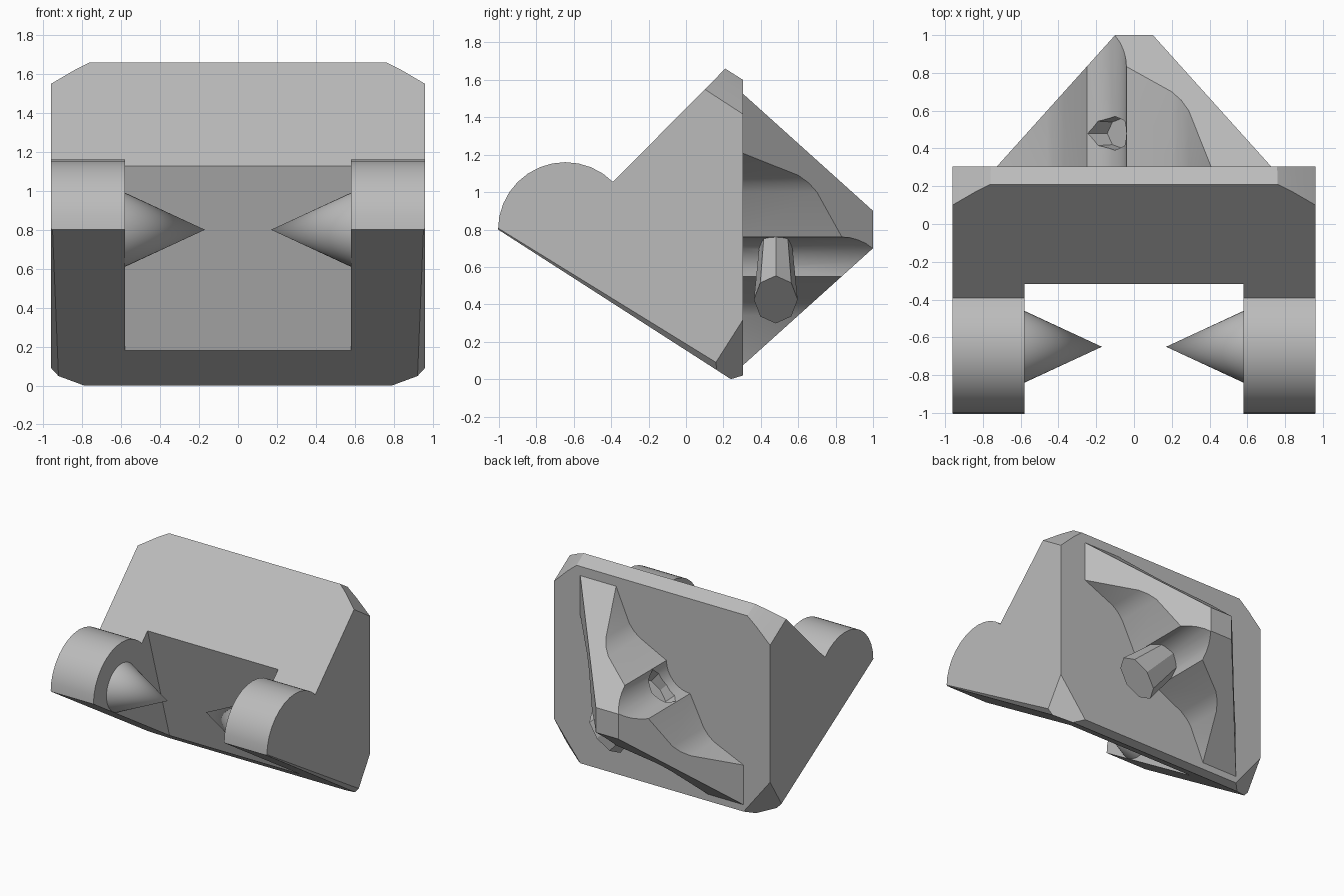
import bpy, bmesh, math
from mathutils import Vector, Matrix

cube = bpy.data.objects.get("Cube")
if cube:
    bpy.data.objects.remove(cube, do_unlink=True)

GREY = (0.5, 0.5, 0.5, 1)
grey = bpy.data.materials.new("plain grey")
grey.use_nodes = True
grey.diffuse_color = GREY
grey.node_tree.nodes["Principled BSDF"].inputs["Base Color"].default_value = GREY


def finish(name, bm):
    bmesh.ops.recalc_face_normals(bm, faces=bm.faces)
    mesh = bpy.data.meshes.new(name)
    bm.to_mesh(mesh)
    bm.free()
    mesh.materials.append(grey)
    obj = bpy.data.objects.new(name, mesh)
    bpy.context.collection.objects.link(obj)
    return obj


def prism(points, offset):
    """Extrude a closed outline of 3D points along an offset."""
    bm = bmesh.new()
    face = bm.faces.new([bm.verts.new(p) for p in points])
    new = bmesh.ops.extrude_face_region(bm, geom=[face])["geom"]
    verts = [g for g in new if isinstance(g, bmesh.types.BMVert)]
    bmesh.ops.translate(bm, verts=verts, vec=offset)
    return bm


def slice_off(bm, a, b, c):
    """Cut away the outside of the plane through three points, on both sides."""
    for side in (1, -1):
        p, q, r = [Vector((v[0] * side, v[1], v[2])) for v in (a, b, c)]
        normal = (q - p).cross(r - p).normalized()
        if normal.dot(p - Vector((0, 0, 0.8))) < 0:
            normal.negate()
        bmesh.ops.bisect_plane(bm, geom=bm.verts[:] + bm.edges[:] + bm.faces[:],
                               plane_co=p, plane_no=normal, clear_outer=True)
        bmesh.ops.holes_fill(bm, edges=[e for e in bm.edges if e.is_boundary])


def activate(obj):
    bpy.ops.object.select_all(action='DESELECT')
    obj.select_set(True)
    bpy.context.view_layer.objects.active = obj


def boolean(obj, tool, operation):
    mod = obj.modifiers.new("cut", 'BOOLEAN')
    mod.operation, mod.solver, mod.object = operation, 'EXACT', tool
    activate(obj)
    bpy.ops.object.modifier_apply(modifier=mod.name)
    bpy.data.objects.remove(tool, do_unlink=True)


def smooth(obj, degrees=30):
    activate(obj)
    bpy.ops.object.shade_smooth_by_angle(angle=math.radians(degrees))


# Body: rounded arms running back into the sloping slab
W, GAP, PIVOT_Y, PIVOT_Z, R = 0.96, 0.58, -0.645, 0.8, 0.36
arc = [(PIVOT_Y + R * math.cos(t), PIVOT_Z + R * math.sin(t))
       for t in [math.radians(180 - 135 * i / 12) for i in range(13)]]
outline = arc + [(0.21, 1.66), (0.305, 1.6), (0.305, 0.02), (0.24, 0)]
bm = prism([(-W, y, z) for y, z in outline], (2 * W, 0, 0))

# Bevelled corners and lower edges
slice_off(bm, (W, 0.1, 1.55), (W, 0.3, 1.42), (0.84, 0.17, 1.62))
slice_off(bm, (0.84, 0.17, 1.62), (0.84, 0.37, 1.49), (0.76, 0.21, 1.66))
slice_off(bm, (W, 0.16, 0.09), (W, 0.3, 0.31), (0.79, 0.24, 0))
slice_off(bm, (W, -0.96, 0.78), (W, 0.16, 0.09), (0.92, 0.24, 0))
body = finish("body", bm)

# Opening between the arms, with a leaning rear wall
opening = [(-1.5, 2), (-0.576, 2), (0.072, -0.2), (-1.5, -0.2)]
boolean(body, finish("opening_cutter", prism([(-GAP, y, z) for y, z in opening],
                                             (2 * GAP, 0, 0))), 'DIFFERENCE')
smooth(body, 20)

# Pointed pivots facing each other
for side, name in ((1, "left_pivot"), (-1, "right_pivot")):
    bm = bmesh.new()
    bmesh.ops.create_cone(bm, cap_ends=True, segments=40, radius1=0.19, radius2=0,
                          depth=GAP - 0.17)
    bmesh.ops.transform(bm, verts=bm.verts,
                        matrix=Matrix.Translation((side * (GAP + 0.17) / 2, -0.65, PIVOT_Z))
                        @ Matrix.Rotation(-side * math.pi / 2, 4, 'Y'))
    smooth(finish(name, bm))

# Rear wedge: diagonal band, scooped on both sides, trimmed to a blunt pyramid
half = [(0.44, 0.8), (0.29, 0.46), (0.25, 0.41), (0.2, 0.37), (-0.04, 0.25)]
scoop = [(-0.25 + 0.21 * math.cos(t), 0.25 - 0.21 * math.sin(t))
         for t in [math.pi / 2 * i / 8 for i in range(1, 8)]]
wall = half + scoop + [(-w, -x) for x, w in reversed(half)]
band = wall + [(-0.8, -0.8)] + [(w, x) for x, w in reversed(wall)] + [(0.8, 0.8)]
wedge = finish("rear_wedge", prism([(x, 0.2, 0.8 + w) for x, w in band], (0, 0.9, 0)))

bm = bmesh.new()
bmesh.ops.create_cube(bm, size=2)
for v in bm.verts:
    s = 0.1 if v.co.y > 0 else 0.739
    v.co = (v.co.x * s, 1.0 if v.co.y > 0 else 0.29, 0.8 + v.co.z * s)
boolean(wedge, finish("pyramid_cutter", bm), 'INTERSECT')

# Faceted pocket in each scoop
for turn in (-45, 135):
    bm = bmesh.new()
    bmesh.ops.create_cone(bm, cap_ends=True, segments=8, radius1=0.13, radius2=0.18,
                          depth=0.46)
    bmesh.ops.transform(bm, verts=bm.verts,
                        matrix=Matrix.Translation((0, 0.48, 0.8))
                        @ Matrix.Rotation(math.radians(turn), 4, 'Y')
                        @ Matrix.Translation((0, 0, 0.3))
                        @ Matrix.Diagonal((1, 0.65, 1, 1)))
    boolean(wedge, finish("pocket_cutter", bm), 'DIFFERENCE')
smooth(wedge, 25)
